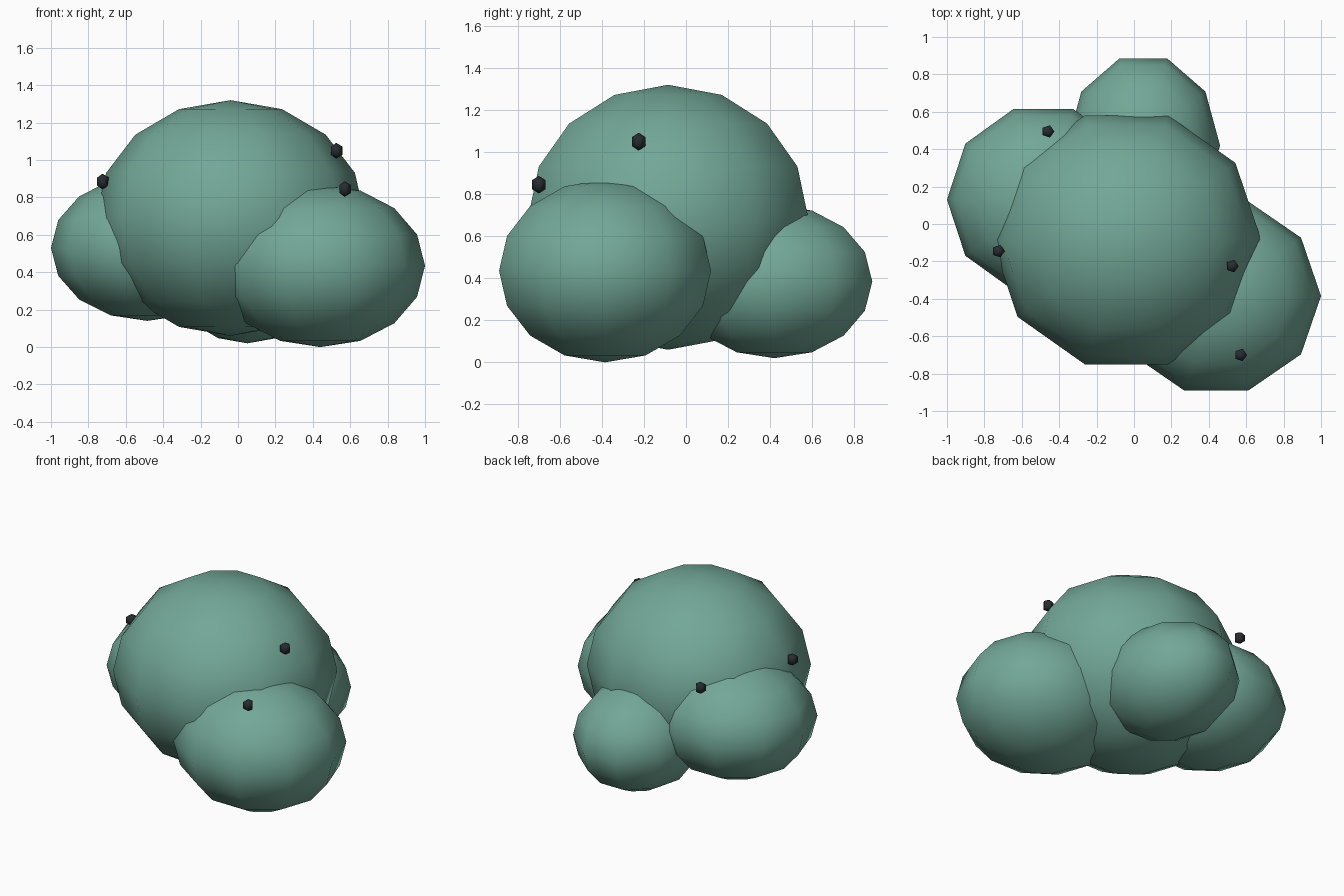
import bpy
from math import sin, cos, pi

if "Cube" in bpy.data.objects:
    bpy.data.objects.remove(bpy.data.objects["Cube"])


def material(name, color):
    m = bpy.data.materials.new(name)
    m.diffuse_color = color
    m.use_nodes = True
    m.node_tree.nodes["Principled BSDF"].inputs["Base Color"].default_value = m.diffuse_color
    return m


leaf = material("leaf_green", (0.17, 0.39, 0.31, 1))
dark = material("berry_dark", (0.02, 0.025, 0.03, 1))


def ellipsoid(name, centre, radii, segs, rings, mat, turn=0.0):
    """Low-poly ball with a vertex column on +x and poles on z."""
    cx, cy, cz = centre
    rx, ry, rz = radii
    verts = [(cx, cy, cz + rz)]
    for i in range(1, rings):
        p = pi * i / rings
        for j in range(segs):
            a = 2 * pi * j / segs + turn
            verts.append((cx + rx * sin(p) * cos(a),
                          cy + ry * sin(p) * sin(a),
                          cz + rz * cos(p)))
    verts.append((cx, cy, cz - rz))
    last = len(verts) - 1
    base = last - segs
    faces = []
    for j in range(segs):
        k = (j + 1) % segs
        faces.append((0, 1 + j, 1 + k))
        for i in range(rings - 2):
            u, l = 1 + i * segs, 1 + (i + 1) * segs
            faces.append((u + j, l + j, l + k, u + k))
        faces.append((base + j, last, base + k))
    mesh = bpy.data.meshes.new(name)
    mesh.from_pydata(verts, [], faces)
    mesh.polygons.foreach_set("use_smooth", [True] * len(faces))
    mesh.materials.append(mat)
    ob = bpy.data.objects.new(name, mesh)
    bpy.context.collection.objects.link(ob)
    return ob


# Overlapping foliage clumps
clumps = [
    ("main_clump", (-0.04, -0.085, 0.69), (0.72, 0.70, 0.63)),
    ("front_right_clump", (0.44, -0.385, 0.435), (0.56, 0.53, 0.435)),
    ("left_clump", (-0.485, 0.13, 0.53), (0.515, 0.51, 0.39)),
    ("back_clump", (0.05, 0.42, 0.385), (0.41, 0.49, 0.365)),
]
for name, centre, radii in clumps:
    ellipsoid(name, centre, radii, 10, 8, leaf)

# Small berries on the surface
berries = [(0.525, -0.225, 1.05), (0.57, -0.70, 0.845),
           (-0.725, -0.145, 0.885), (-0.46, 0.495, 0.86)]
for i, pos in enumerate(berries):
    ellipsoid(f"berry_{i + 1}", pos, (0.04, 0.04, 0.042), 5, 3, dark)
